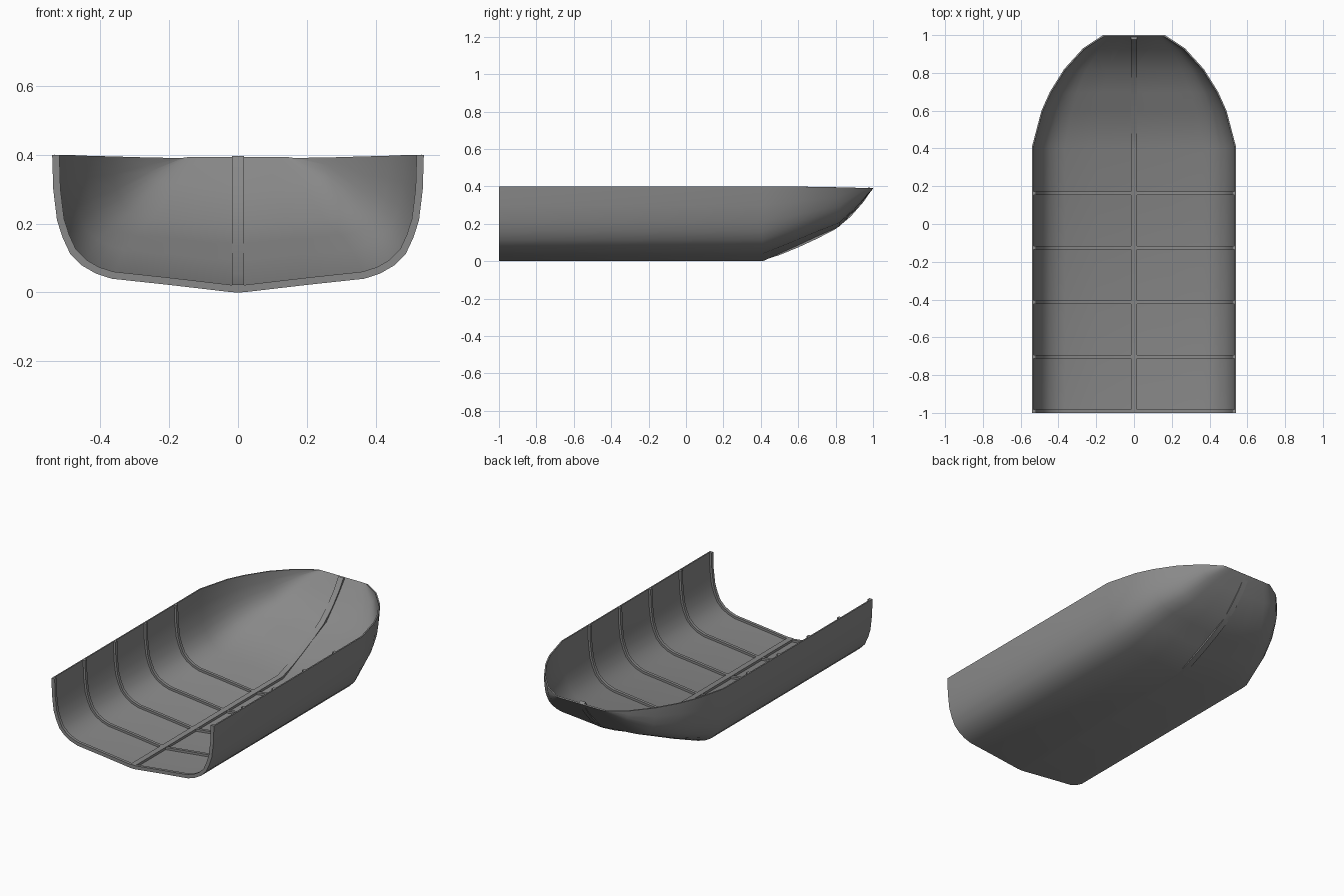
import bpy
import bmesh
import math
from mathutils import Vector

cube = bpy.data.objects.get("Cube")
if cube:
    bpy.data.objects.remove(cube, do_unlink=True)

grey = bpy.data.materials.new("hull grey")
grey.use_nodes = True
grey.diffuse_color = (0.25, 0.25, 0.25, 1)
grey.node_tree.nodes["Principled BSDF"].inputs["Base Color"].default_value = (0.25, 0.25, 0.25, 1)

HEIGHT = 0.4
BEAM = 0.54
FRAME_DEPTH = 0.021
SKIN = 0.008

# Half cross-section of the hull (x, z), keel to rail
half = [(0.02, 0.001), (0.2, 0.022), (0.367, 0.04), (0.413, 0.055), (0.453, 0.078),
        (0.488, 0.113), (0.51, 0.16), (0.526, 0.21), (0.537, 0.3), (BEAM, HEIGHT)]
section = [(-x, z) for x, z in reversed(half)] + [(0, 0)] + half

# Stations along the hull: y, half beam, keel height, rail height
stations = [(-1, BEAM, 0, HEIGHT), (0.41, BEAM, 0, HEIGHT), (0.6, 0.49, 0.085, 0.399),
            (0.7, 0.445, 0.132, 0.397), (0.82, 0.37, 0.185, 0.395),
            (0.93, 0.27, 0.3, 0.392), (1, 0.164, 0.388, 0.39)]


def offset(path, distance):
    """Shift a 2D path to the left of its direction."""
    result = []
    for i, p in enumerate(path):
        a = Vector(path[max(i - 1, 0)])
        b = Vector(path[min(i + 1, len(path) - 1)])
        t = (b - a).normalized()
        result.append((p[0] - t.y * distance, p[1] + t.x * distance))
    return result


def loft(name, rows, solid):
    """Skin rows of points; solid closes each row and caps the ends."""
    bm = bmesh.new()
    grid = [[bm.verts.new(p) for p in row] for row in rows]
    count = len(rows[0])
    for a, b in zip(grid, grid[1:]):
        for i in range(count if solid else count - 1):
            j = (i + 1) % count
            bm.faces.new((a[i], b[i], b[j], a[j]))
    if solid:
        bm.faces.new(grid[0])
        bm.faces.new(grid[-1])
        bmesh.ops.recalc_face_normals(bm, faces=bm.faces)
    mesh = bpy.data.meshes.new(name)
    bm.to_mesh(mesh)
    bm.free()
    mesh.materials.append(grey)
    obj = bpy.data.objects.new(name, mesh)
    bpy.context.collection.objects.link(obj)
    return obj


def finish(obj):
    bpy.ops.object.select_all(action='DESELECT')
    obj.select_set(True)
    bpy.context.view_layer.objects.active = obj
    for mod in list(obj.modifiers):
        bpy.ops.object.modifier_apply(modifier=mod.name)
    bpy.ops.object.shade_smooth_by_angle(angle=math.radians(35))


# Hull skin, open at the stern and swept up to a blunt bow
rows = [[(x * w / BEAM, y, keel + z * (rail - keel) / HEIGHT) for x, z in section]
        for y, w, keel, rail in stations]
hull = loft("hull", rows, False)
skin = hull.modifiers.new("thickness", 'SOLIDIFY')
skin.thickness = SKIN
skin.offset = -1
finish(hull)

# Frames following the inside of the hull
outer = offset(section, SKIN / 2)
inner = offset(section, FRAME_DEPTH)
for n in range(5):
    y0 = -1 + n * 0.2885
    y1 = y0 + 0.018
    rings = [[(a[0], y0, min(a[1], HEIGHT)), (b[0], y0, min(b[1], HEIGHT)),
              (b[0], y1, min(b[1], HEIGHT)), (a[0], y1, min(a[1], HEIGHT))]
             for a, b in zip(outer, inner)]
    finish(loft(f"frame_{n + 1}", rings, True))

# Keel strip running along the floor and up through the bow
keel_path = [(-1, 0.002), (0.4, 0.002), (0.5, 0.033), (0.6, 0.074), (0.7, 0.12), (0.8, 0.172),
             (0.88, 0.238), (0.95, 0.318), (0.995, 0.385)]
keel_top = offset(keel_path, FRAME_DEPTH)
s = 0.017
rings = [[(-s, a[0], a[1]), (s, a[0], a[1]), (s, b[0], b[1]), (-s, b[0], b[1])]
         for a, b in zip(keel_path, keel_top)]
finish(loft("keel", rings, True))
